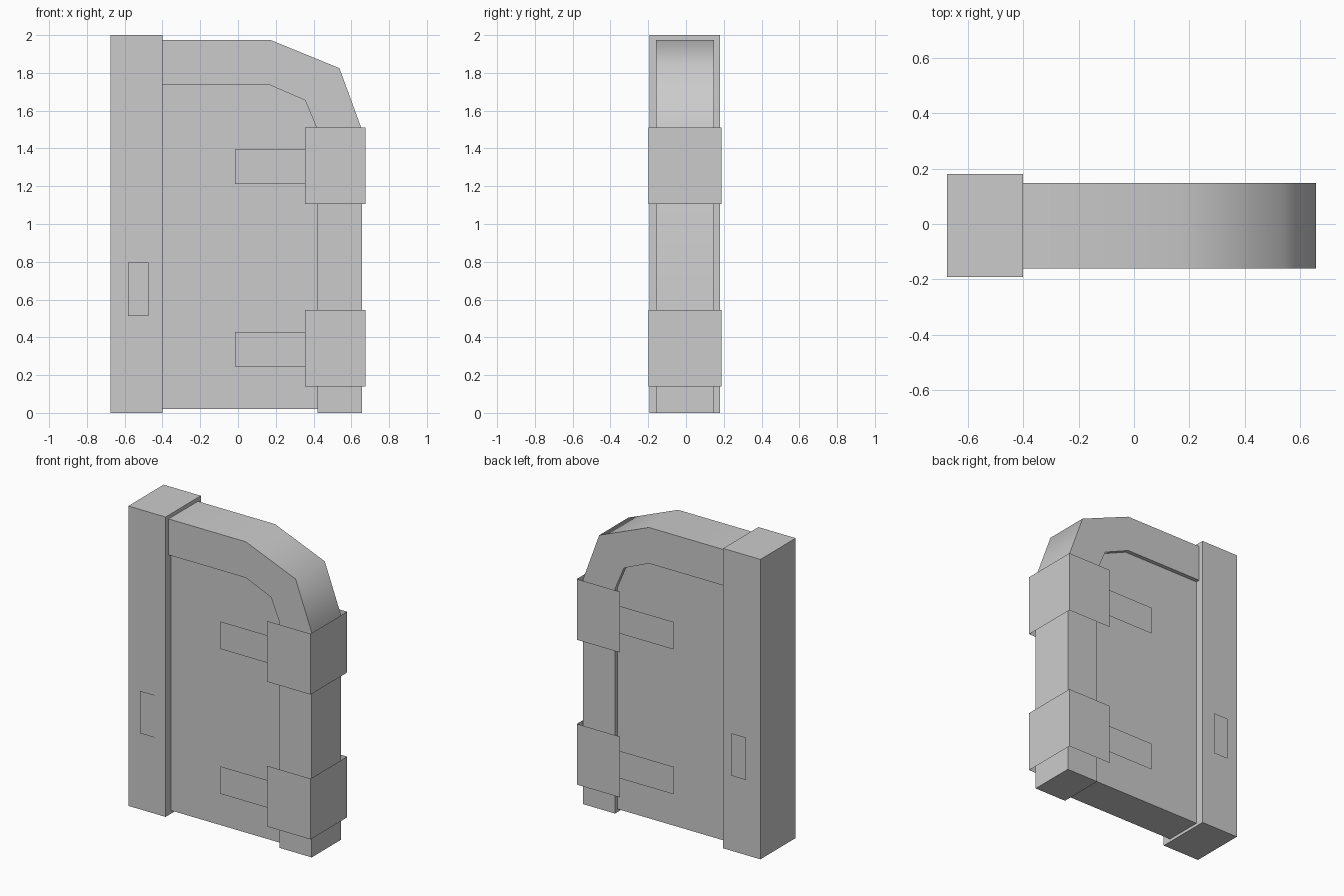
import bpy, math

cube = bpy.data.objects.get("Cube")
if cube:
    bpy.data.objects.remove(cube, do_unlink=True)

MID = -0.006  # depth centre of the door

grey = bpy.data.materials.new("plain grey")
grey.use_nodes = True
grey.diffuse_color = (0.6, 0.6, 0.6, 1)
grey.node_tree.nodes["Principled BSDF"].inputs["Base Color"].default_value = (0.6, 0.6, 0.6, 1)


def make(name, verts, faces):
    mesh = bpy.data.meshes.new(name)
    mesh.from_pydata(verts, [], faces)
    mesh.materials.append(grey)
    obj = bpy.data.objects.new(name, mesh)
    bpy.context.collection.objects.link(obj)
    return obj


def slab(name, profile, half):
    """Extrude a counter-clockwise x-z profile through the depth."""
    n = len(profile)
    verts = [(x, MID - half, z) for x, z in profile]
    verts += [(x, MID + half, z) for x, z in profile]
    faces = [tuple(range(n)), tuple(reversed(range(n, 2 * n)))]
    faces += [(i, i + n, (i + 1) % n + n, (i + 1) % n) for i in range(n)]
    return make(name, verts, faces)


def rect(x0, x1, z0, z1):
    return [(x0, z0), (x1, z0), (x1, z1), (x0, z1)]


def plate(name, x0, x1, z0, z1, y, front):
    verts = [(x, y, z) for x, z in rect(x0, x1, z0, z1)]
    make(name, verts, [(0, 1, 2, 3) if front else (3, 2, 1, 0)])


# Upright post and recessed door panel
slab("post", rect(-0.675, -0.40, 0, 2.0), 0.186)
slab("door_panel", [(-0.41, 0.02), (0.43, 0.02), (0.43, 1.51),
                    (0.37, 1.67), (0.17, 1.75), (-0.41, 1.75)], 0.127)

# Curved frame over the top and down the hinge side
outer = [(0.656, 0), (0.656, 1.50), (0.537, 1.825), (0.17, 1.975), (-0.41, 1.975)]
inner = [(-0.41, 1.735), (0.17, 1.735), (0.355, 1.655), (0.42, 1.50), (0.42, 0)]
frame = slab("door_frame", outer + inner, 0.154)
bpy.context.view_layer.objects.active = frame
frame.select_set(True)
bpy.ops.object.shade_smooth_by_angle(angle=math.radians(60))
frame.select_set(False)

# Hinges: open wraps around the frame, with a strap on each face
for name, z0 in (("lower", 0.14), ("upper", 1.106)):
    z1 = z0 + 0.405
    path = [(0.355, -0.193), (0.675, -0.193), (0.675, 0.193), (0.355, 0.193)]
    verts = [(x, MID + y, z) for z in (z0, z1) for x, y in path]
    make(name + "_hinge_wrap", verts, [(i, i + 1, i + 5, i + 4) for i in range(3)])
    for side, sign in (("front", -1), ("back", 1)):
        plate(f"{name}_{side}_strap", -0.015, 0.425, z0 + 0.106, z0 + 0.289,
              MID + sign * 0.157, sign < 0)

# Handle plates on both faces of the post
for side, sign in (("front", -1), ("back", 1)):
    plate(side + "_handle", -0.583, -0.475, 0.512, 0.795, sign * 0.2, sign < 0)
